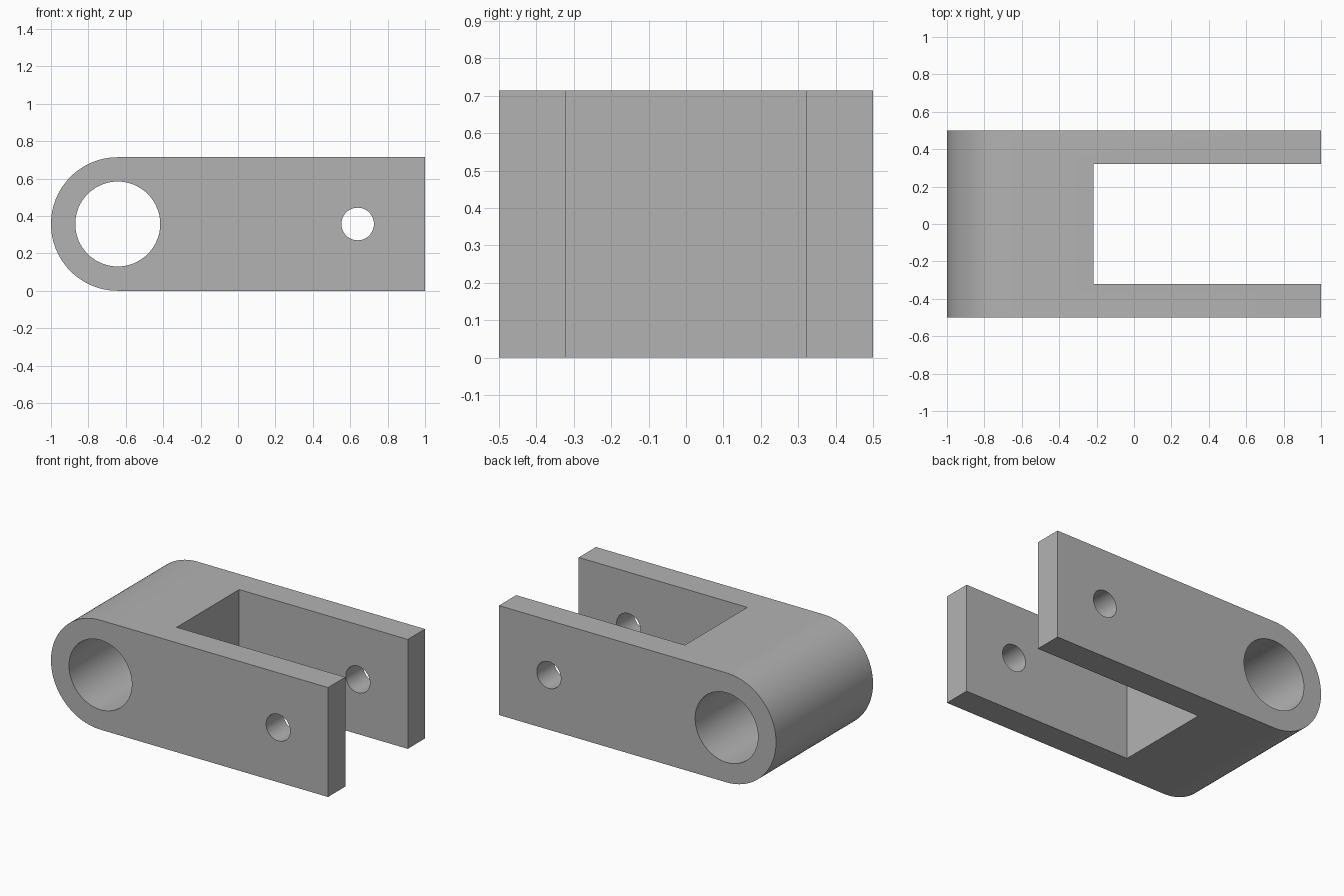
import bpy
import bmesh
import math

cube = bpy.data.objects.get("Cube")
if cube:
    bpy.data.objects.remove(cube, do_unlink=True)

RADIUS = 0.357          # rounded end, half the height
EYE_X = -1 + RADIUS     # axis of the rounded end and its bore
PIN_X = 0.64            # axis of the pin holes
HALF_WIDTH = 0.5
SLOT_X = -0.217         # floor of the fork slot
SLOT_HALF = 0.322

grey = bpy.data.materials.new("plain grey")
grey.use_nodes = True
colour = (0.45, 0.45, 0.45, 1)
grey.diffuse_color = colour
grey.node_tree.nodes["Principled BSDF"].inputs["Base Color"].default_value = colour


def extrude_profile(name, points, half_width):
    """Solid made by sweeping an x-z outline along y."""
    bm = bmesh.new()
    face = bm.faces.new([bm.verts.new((x, -half_width, z)) for x, z in points])
    swept = bmesh.ops.extrude_face_region(bm, geom=[face])["geom"]
    verts = [v for v in swept if isinstance(v, bmesh.types.BMVert)]
    bmesh.ops.translate(bm, verts=verts, vec=(0, 2 * half_width, 0))
    bmesh.ops.recalc_face_normals(bm, faces=bm.faces)
    mesh = bpy.data.meshes.new(name)
    bm.to_mesh(mesh)
    bm.free()
    mesh.materials.append(grey)
    obj = bpy.data.objects.new(name, mesh)
    bpy.context.collection.objects.link(obj)
    return obj


def arc(cx, radius, start, end, steps):
    angles = [math.radians(start + (end - start) * i / steps) for i in range(steps + 1)]
    return [(cx + radius * math.cos(a), RADIUS + radius * math.sin(a)) for a in angles]


# Fork body: straight block with one fully rounded end
outline = arc(EYE_X, RADIUS, 90, 270, 48) + [(1, 0), (1, 2 * RADIUS)]
body = extrude_profile("fork_body", outline, HALF_WIDTH)

# Cutters: slot between the arms, large bore, pin holes
slot = [(SLOT_X, -1), (2, -1), (2, 2), (SLOT_X, 2)]
cutters = [
    extrude_profile("slot_cutter", slot, SLOT_HALF),
    extrude_profile("bore_cutter", arc(EYE_X, 0.227, 0, 360, 64)[:-1], 1),
    extrude_profile("pin_hole_cutter", arc(PIN_X, 0.087, 0, 360, 48)[:-1], 1),
]

bpy.ops.object.select_all(action="DESELECT")
body.select_set(True)
bpy.context.view_layer.objects.active = body
for cutter in cutters:
    cutter.hide_render = True
    mod = body.modifiers.new(cutter.name, "BOOLEAN")
    mod.operation = "DIFFERENCE"
    mod.solver = "EXACT"
    mod.object = cutter
    bpy.ops.object.modifier_apply(modifier=mod.name)
    bpy.data.objects.remove(cutter, do_unlink=True)

# Smooth round surfaces, crisp edges
bpy.ops.object.shade_smooth_by_angle(angle=math.radians(30))
